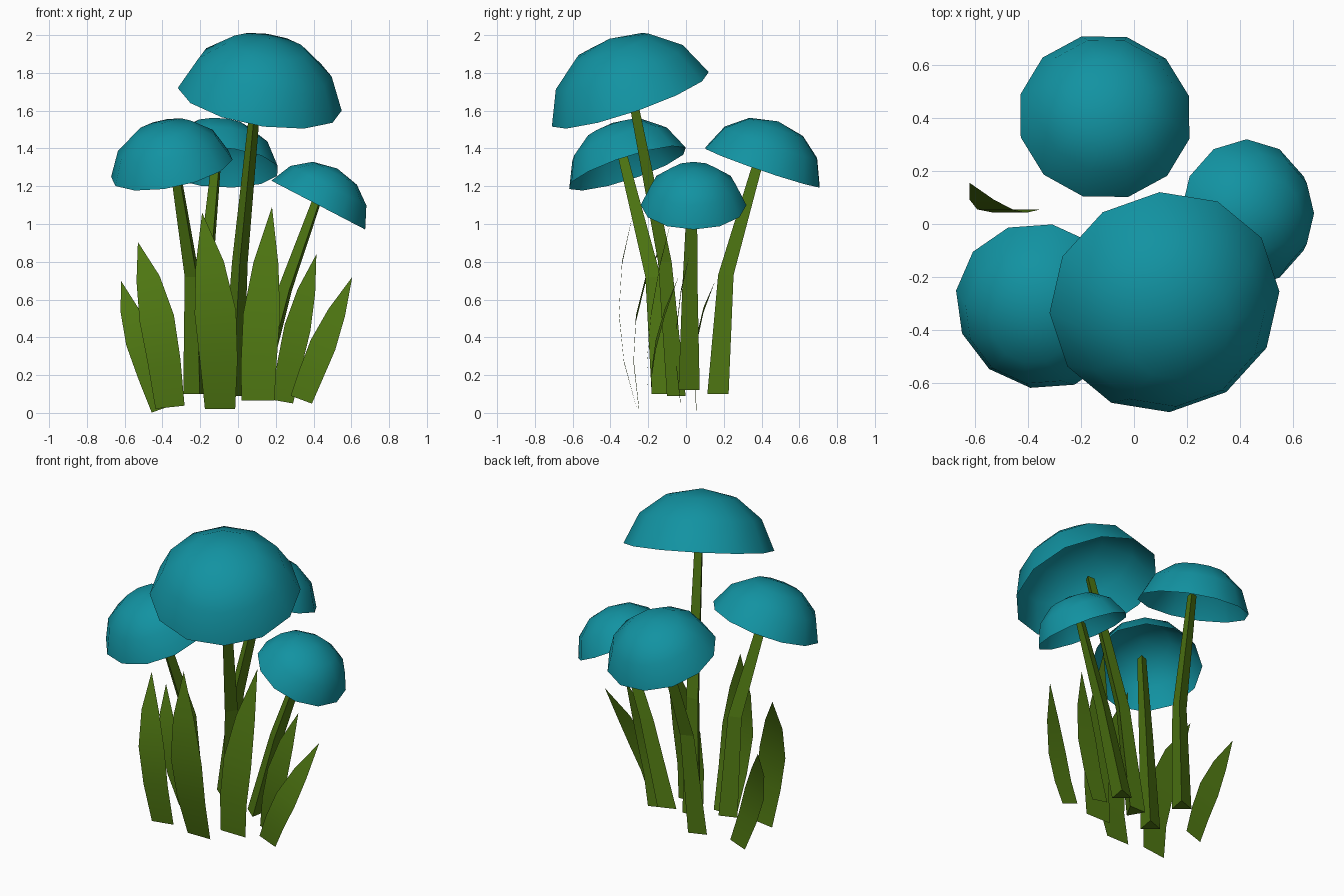
import bpy, math
from mathutils import Vector

if "Cube" in bpy.data.objects:
    bpy.data.objects.remove(bpy.data.objects["Cube"])


def material(name, color):
    m = bpy.data.materials.new(name)
    m.diffuse_color = (*color, 1)
    m.use_nodes = True
    m.node_tree.nodes["Principled BSDF"].inputs["Base Color"].default_value = m.diffuse_color
    return m


TEAL = material("teal_cap", (0.006, 0.29, 0.36))
GREEN = material("leaf_green", (0.078, 0.185, 0.006))


def build(name, verts, faces, mat):
    me = bpy.data.meshes.new(name)
    me.from_pydata([tuple(v) for v in verts], [], faces)
    me.materials.append(mat)
    ob = bpy.data.objects.new(name, me)
    bpy.context.collection.objects.link(ob)
    return ob


def curve(a, m, b, t):
    """Parabola through a, m (half way) and b."""
    a, m, b = Vector(a), Vector(m), Vector(b)
    c = 2 * m - (a + b) / 2
    return a * (1 - t) ** 2 + c * 2 * t * (1 - t) + b * t * t


# Hollow tilted dome with 12 sides
def cap(name, center, normal, radius, phase):
    center, normal = Vector(center), Vector(normal).normalized()
    q = Vector((0, 0, 1)).rotation_difference(normal)
    verts, faces, n = [], [], 12
    profile = [(1, 0), (0.81, 0.53), (0.47, 0.87)]
    for r, z in profile:
        for i in range(n):
            a = math.radians(phase) + math.tau * i / n
            p = Vector((r * math.cos(a), r * math.sin(a), z * 0.78)) * radius
            verts.append(center + q @ p)
    verts.append(center + normal * 0.78 * radius)
    for k in range(2):
        for i in range(n):
            j = (i + 1) % n
            faces.append((k * n + i, k * n + j, (k + 1) * n + j, (k + 1) * n + i))
    for i in range(n):
        faces.append((2 * n + i, 2 * n + (i + 1) % n, 3 * n))
    build(name, verts, faces, TEAL).data.shade_smooth()


# Bent three-sided stem, tapering upward
def stem(name, path, phase):
    verts, faces = [], []
    radii = (0.066, 0.048, 0.03)
    for p, r in zip(path, radii):
        for i in range(3):
            a = math.radians(phase + 120 * i)
            verts.append(Vector(p) + Vector((r * math.cos(a), r * math.sin(a), 0)))
    for k in (0, 3):
        for i in range(3):
            j = (i + 1) % 3
            faces.append((k + i, k + j, k + 3 + j, k + 3 + i))
    faces += [(2, 1, 0), (6, 7, 8)]
    build(name, verts, faces, GREEN)


# Flat pointed blade bending along a parabola
def leaf(name, a, m, b, w0, w1):
    verts, faces = [], []
    for t, w in ((0, w0), (0.25, w0 * 0.35 + w1 * 0.65), (0.5, w1), (0.75, w1 * 0.68)):
        d = curve(a, m, b, t + 0.02) - curve(a, m, b, t - 0.02)
        side = Vector((d.z, 0, -d.x)).normalized() * w / 2
        p = curve(a, m, b, t)
        verts += [p - side, p + side]
    verts.append(Vector(b))
    for k in (0, 2, 4):
        faces.append((k, k + 1, k + 3, k + 2))
    faces.append((6, 7, 8))
    build(name, verts, faces, GREEN).data.shade_smooth()


cap("tall_cap", (0.115, -0.295, 1.66), (0.17, -0.34, 1), 0.44, 4)
cap("left_cap", (-0.35, -0.31, 1.295), (-0.2, -0.33, 1), 0.33, -9)
cap("back_cap", (-0.11, 0.405, 1.30), (0.06, 0.34, 1), 0.33, 15)
cap("right_cap", (0.425, 0.04, 1.10), (0.52, 0, 1), 0.28, 0)

stem("tall_stem", [(-0.03, -0.035, 0.09), (0.01, -0.10, 0.8), (0.1, -0.285, 1.72)], 270)
stem("left_stem", [(-0.225, -0.12, 0.1), (-0.235, -0.17, 0.72), (-0.34, -0.335, 1.37)], 50)
stem("back_stem", [(-0.215, 0.175, 0.1), (-0.165, 0.215, 0.73), (-0.105, 0.4, 1.38)], 50)
stem("right_stem", [(0.11, 0.022, 0.12), (0.255, 0.025, 0.65), (0.435, 0.035, 1.16)], 50)

leaf("leaf_far_left", (-0.405, 0.055, 0.02), (-0.525, 0.055, 0.38), (-0.62, 0.155, 0.70), 0.11, 0.14)
leaf("leaf_left", (-0.36, -0.25, 0.03), (-0.43, -0.265, 0.5), (-0.53, -0.12, 0.905), 0.155, 0.185)
leaf("leaf_mid_left", (-0.095, -0.26, 0.02), (-0.12, -0.355, 0.53), (-0.19, -0.28, 1.06), 0.16, 0.22)
leaf("leaf_mid_right", (0.105, -0.2, 0.065), (0.125, -0.185, 0.52), (0.18, -0.06, 1.09), 0.175, 0.195)
leaf("leaf_right", (0.235, -0.03, 0.06), (0.315, -0.05, 0.45), (0.415, 0.02, 0.84), 0.115, 0.14)
leaf("leaf_far_right", (0.335, -0.18, 0.07), (0.45, -0.16, 0.36), (0.605, -0.04, 0.72), 0.12, 0.14)
